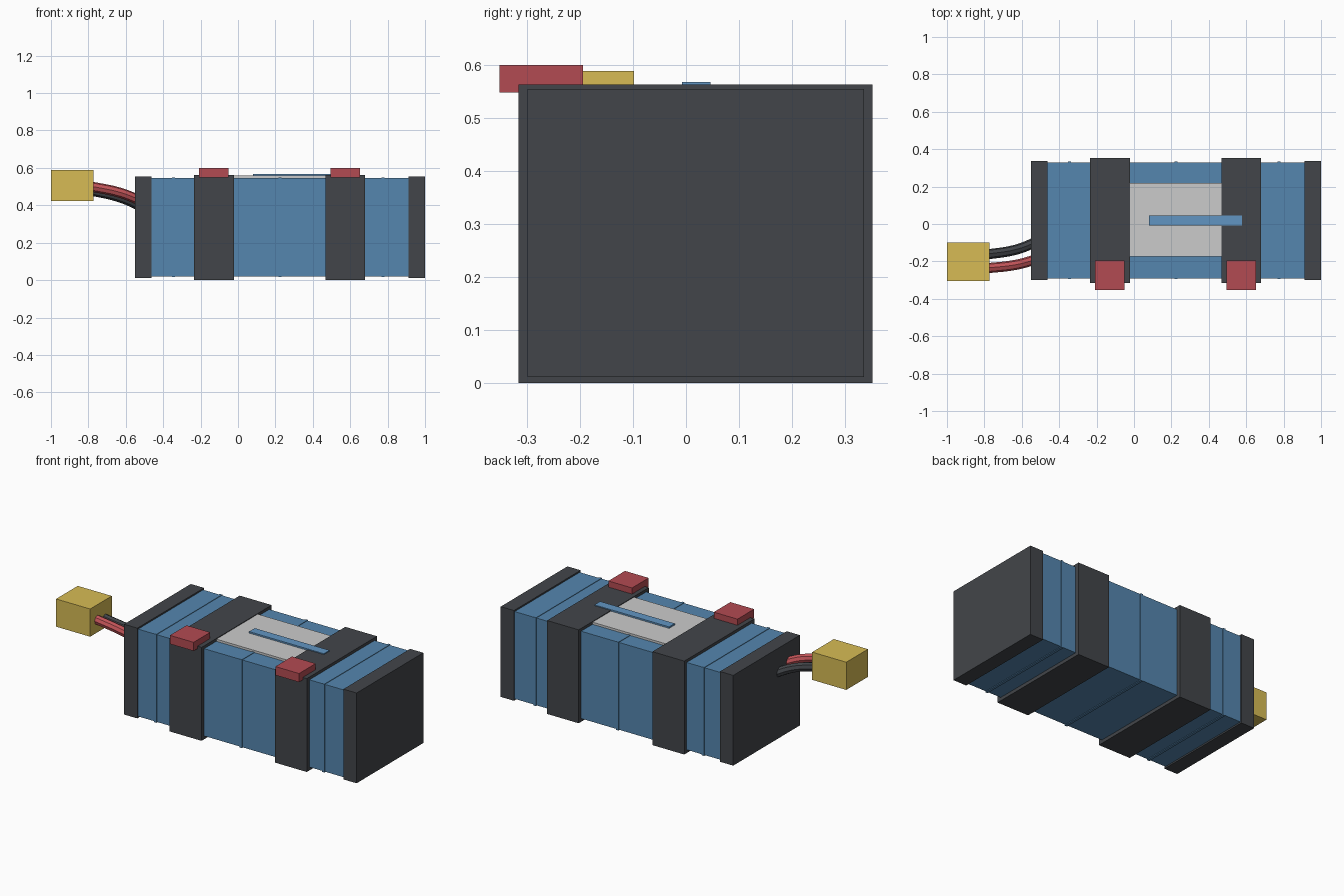
import bpy

if "Cube" in bpy.data.objects:
    bpy.data.objects.remove(bpy.data.objects["Cube"])


def material(name, rgb):
    m = bpy.data.materials.new(name)
    m.diffuse_color = (*rgb, 1)
    m.use_nodes = True
    m.node_tree.nodes["Principled BSDF"].inputs["Base Color"].default_value = m.diffuse_color
    return m


BLUE = material("blue_wrap", (0.09, 0.24, 0.43))
LIGHT_BLUE = material("light_blue", (0.12, 0.30, 0.54))
BLACK = material("black_plastic", (0.055, 0.06, 0.068))
RED = material("red_plastic", (0.45, 0.07, 0.085))
WIRE_RED = material("red_wire", (0.55, 0.09, 0.10))
YELLOW = material("yellow_plastic", (0.68, 0.50, 0.09))
WHITE = material("white_label", (0.70, 0.70, 0.70))


def box(name, x, y, z, mat):
    """Box from (min, max) ranges on each axis."""
    bpy.ops.mesh.primitive_cube_add(size=1)
    ob = bpy.context.object
    ob.name = name
    ranges = (x, y, z)
    ob.location = [(a + b) / 2 for a, b in ranges]
    ob.scale = [b - a for a, b in ranges]
    bpy.ops.object.transform_apply(location=True, rotation=False, scale=True)
    ob.data.materials.append(mat)
    return ob


def wire(name, points, radius, mat):
    """Round cable along a smooth path."""
    cu = bpy.data.curves.new(name, 'CURVE')
    cu.dimensions = '3D'
    cu.bevel_depth = radius
    cu.bevel_resolution = 2
    cu.resolution_u = 5
    cu.use_fill_caps = True
    sp = cu.splines.new('BEZIER')
    sp.bezier_points.add(len(points) - 1)
    for bp, p in zip(sp.bezier_points, points):
        bp.co = p
        bp.handle_left_type = bp.handle_right_type = 'AUTO'
    ob = bpy.data.objects.new(name, cu)
    bpy.context.collection.objects.link(ob)
    bpy.ops.object.select_all(action='DESELECT')
    ob.select_set(True)
    bpy.context.view_layer.objects.active = ob
    bpy.ops.object.convert(target='MESH')
    ob = bpy.context.object
    ob.data.materials.append(mat)
    bpy.ops.object.shade_smooth_by_angle()


# Battery body and the thin raised seams between wrap sections
box("battery_body", (-0.50, 0.95), (-0.291, 0.329), (0.02, 0.546), BLUE)
for i, x in enumerate((-0.346, 0.225, 0.775)):
    box(f"wrap_seam_{i + 1}", (x - 0.008, x + 0.008), (-0.295, 0.333), (0.016, 0.549), BLUE)

# End caps
for side, x in (("left", (-0.55, -0.462)), ("right", (0.912, 1.0))):
    box(f"end_cap_{side}", x, (-0.299, 0.336), (0.011, 0.555), BLACK)

# Straps with their buckles
for side, x in (("left", (-0.235, -0.022)), ("right", (0.469, 0.68))):
    box(f"strap_{side}", x, (-0.316, 0.352), (0.0, 0.563), BLACK)
    mid = (x[0] + x[1]) / 2
    box(f"buckle_{side}", (mid - 0.079, mid + 0.079), (-0.352, -0.194), (0.548, 0.60), RED)

# Top label and its stripe
box("top_label", (-0.10, 0.55), (-0.175, 0.22), (0.542, 0.559), WHITE)
box("label_stripe", (0.08, 0.578), (-0.008, 0.046), (0.556, 0.568), LIGHT_BLUE)

# Power wires and plug
wire("wire_red", [(-0.51, -0.185, 0.42), (-0.63, -0.218, 0.467), (-0.80, -0.238, 0.503)], 0.027, WIRE_RED)
wire("wire_black", [(-0.51, -0.09, 0.39), (-0.63, -0.137, 0.442), (-0.80, -0.165, 0.482)], 0.027, BLACK)
box("power_plug", (-1.0, -0.773), (-0.304, -0.098), (0.422, 0.589), YELLOW)
